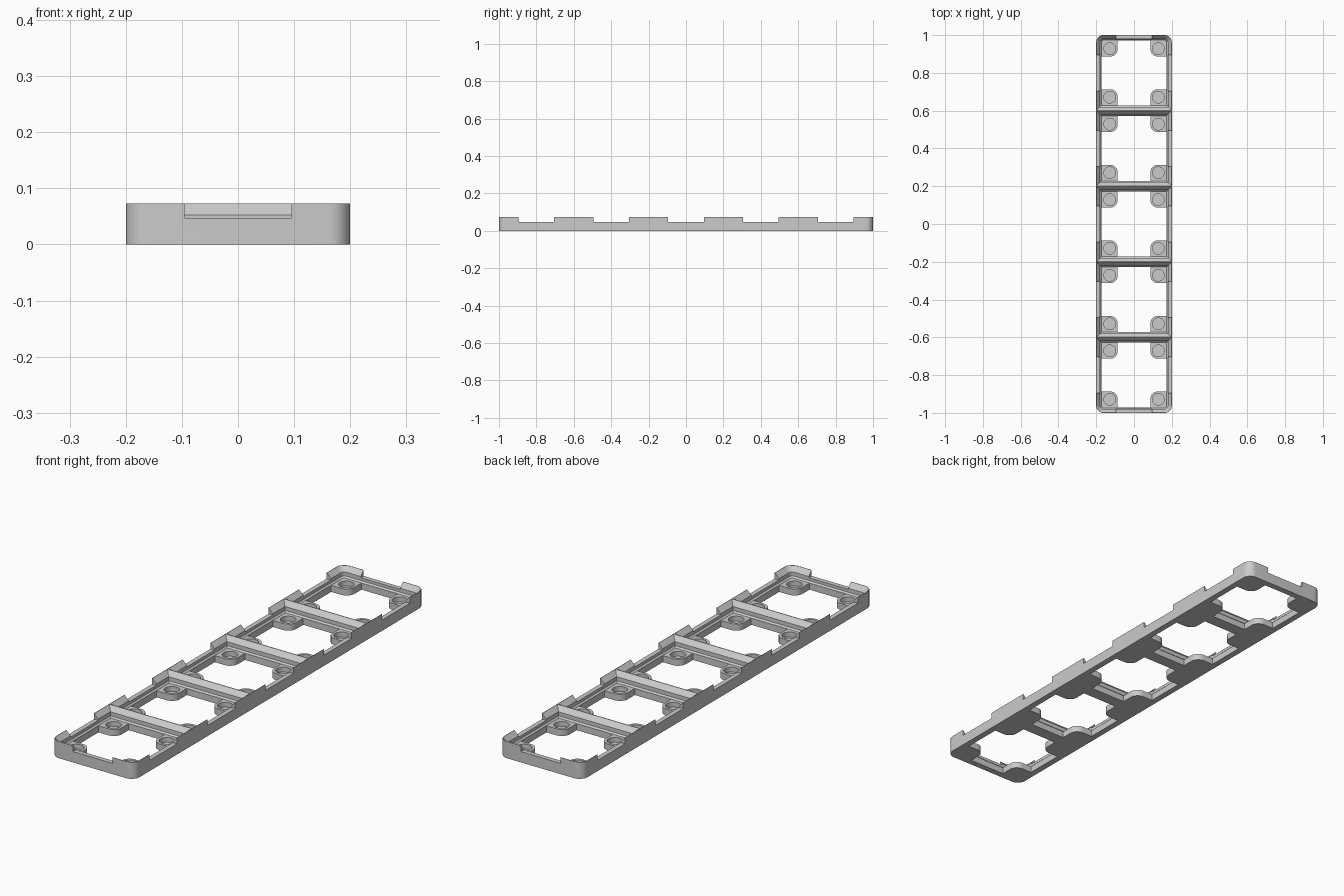
import bpy
import bmesh
from math import cos, sin, pi, radians

default = bpy.data.objects.get("Cube")
if default:
    bpy.data.objects.remove(default, do_unlink=True)

PITCH, CELLS = 0.4, 5
HEIGHT, FLOOR = 0.073, 0.0286
NOTCH_Z, NOTCH_HALF = 0.047, 0.095
RADIUS = 0.038
MAGNET, MAGNET_R = 0.1287, 0.031
centres = [(i - (CELLS - 1) / 2) * PITCH for i in range(CELLS)]

grey = bpy.data.materials.new("plain grey")
grey.use_nodes = True
grey.diffuse_color = (0.6, 0.6, 0.6, 1)
grey.node_tree.nodes["Principled BSDF"].inputs["Base Color"].default_value = (0.6, 0.6, 0.6, 1)


def arc(cx, cy, r, start, end, steps=10):
    """Points along an arc, angles in quarter turns."""
    angles = [(start + (end - start) * i / steps) * pi / 2 for i in range(steps + 1)]
    return [(cx + r * cos(a), cy + r * sin(a)) for a in angles]


def rounded_rect(hx, hy, r, cy=0, rounded=(True, True, True, True)):
    """Counter-clockwise outline; each corner is round or sharp."""
    pts = []
    for q, (sx, sy) in enumerate([(1, 1), (-1, 1), (-1, -1), (1, -1)]):
        if rounded[q]:
            pts += arc(sx * (hx - r), cy + sy * (hy - r), r, q, q + 1)
        else:
            pts.append((sx * hx, cy + sy * hy))
    return pts


def loft(bm, layers):
    """Closed solid through a stack of (outline, z) layers."""
    rings = [[bm.verts.new((x, y, z)) for x, y in pts] for pts, z in layers]
    bm.faces.new(list(reversed(rings[0])))
    bm.faces.new(rings[-1])
    n = len(rings[0])
    for a, b in zip(rings, rings[1:]):
        for i in range(n):
            j = (i + 1) % n
            bm.faces.new((a[i], a[j], b[j], b[i]))


def finish(bm, name):
    bmesh.ops.recalc_face_normals(bm, faces=bm.faces)
    mesh = bpy.data.meshes.new(name)
    bm.to_mesh(mesh)
    bm.free()
    mesh.materials.append(grey)
    obj = bpy.data.objects.new(name, mesh)
    bpy.context.scene.collection.objects.link(obj)
    return obj


def opening_outline(cy, half=0.1725, pad=0.087, r=0.038):
    """Square opening with a rounded pad left standing in each corner."""
    quarter = [(half, pad)] + [(x, y) for x, y in arc(pad + r, pad + r, r, 3, 2)] + [(pad, half)]
    pts = []
    for q in range(4):
        c, s = round(cos(q * pi / 2)), round(sin(q * pi / 2))
        pts += [(c * x - s * y, cy + s * x + c * y) for x, y in quarter]
    return pts


# Outer frame block
bm = bmesh.new()
outline = rounded_rect(PITCH / 2, PITCH * CELLS / 2, RADIUS)
loft(bm, [(outline, 0), (outline, HEIGHT)])
frame = finish(bm, "grid_frame")

# Cutters: stepped pockets, floor openings, magnet recesses, edge notches
pockets, openings, recesses, notches = (bmesh.new() for _ in range(4))
profile = [(0.173, FLOOR), (0.1795, 0.0352), (0.1795, 0.0524), (0.1985, HEIGHT), (0.1985, 0.1)]
for i, cy in enumerate(centres):
    front, back = i == 0, i == CELLS - 1
    corners = (back, back, front, front)
    loft(pockets, [(rounded_rect(h, h, RADIUS - (PITCH / 2 - h), cy, corners), z) for h, z in profile])
    hole = opening_outline(cy)
    loft(openings, [(hole, -0.02), (hole, FLOOR + 0.004)])
    for sx in (-1, 1):
        for sy in (-1, 1):
            disc = arc(sx * MAGNET, cy + sy * MAGNET, MAGNET_R, 0, 4, 32)[:-1]
            loft(recesses, [(disc, 0.0075), (disc, FLOOR + 0.004)])
    slot = rounded_rect(0.25, NOTCH_HALF, 0, cy, (False,) * 4)
    loft(notches, [(slot, NOTCH_Z), (slot, 0.12)])
for side in (-1, 1):
    slot = rounded_rect(NOTCH_HALF, 0.05, 0, side * PITCH * CELLS / 2, (False,) * 4)
    loft(notches, [(slot, NOTCH_Z), (slot, 0.12)])

cutters = [finish(b, n) for b, n in ((pockets, "pocket_cutter"), (openings, "opening_cutter"),
                                     (recesses, "recess_cutter"), (notches, "notch_cutter"))]
for cutter in cutters:
    cutter.hide_render = True
    mod = frame.modifiers.new(cutter.name, "BOOLEAN")
    mod.operation = "DIFFERENCE"
    mod.solver = "EXACT"
    mod.object = cutter

# Bake the cuts and drop the cutters
bpy.context.view_layer.update()
graph = bpy.context.evaluated_depsgraph_get()
baked = bpy.data.meshes.new_from_object(frame.evaluated_get(graph))
frame.modifiers.clear()
frame.data = baked
for cutter in cutters:
    bpy.data.objects.remove(cutter, do_unlink=True)

# Smooth rounded corners, keep the edges sharp
bpy.ops.object.select_all(action="DESELECT")
frame.select_set(True)
bpy.context.view_layer.objects.active = frame
bpy.ops.object.shade_smooth_by_angle(angle=radians(30))
